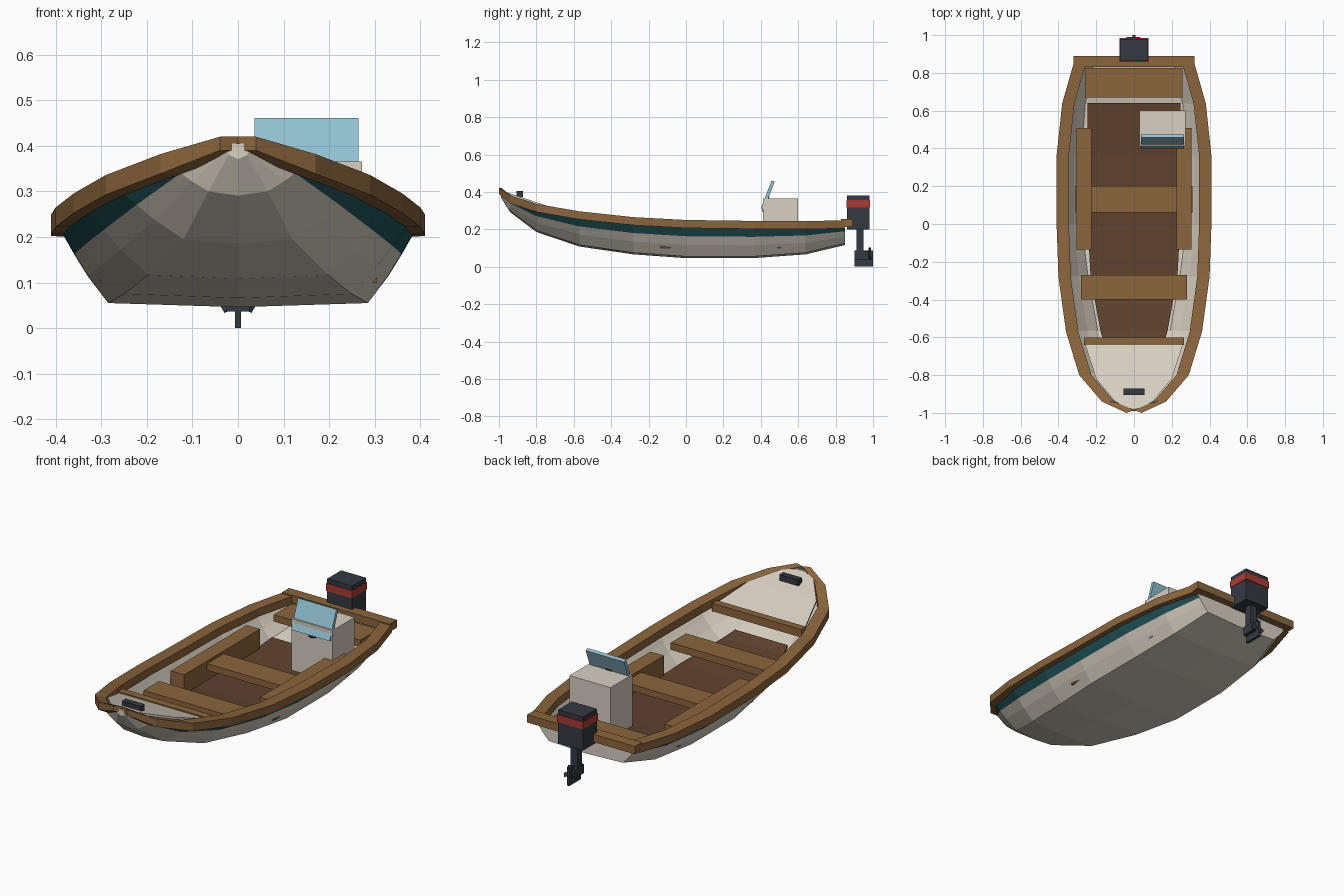
import bpy
import bmesh
import math
from mathutils import Matrix, Vector

default_cube = bpy.data.objects.get("Cube")
if default_cube:
    bpy.data.objects.remove(default_cube, do_unlink=True)


def make_material(name, red, green, blue):
    material = bpy.data.materials.new(name)
    material.use_nodes = True
    color = (red, green, blue, 1)
    material.diffuse_color = color
    shader = material.node_tree.nodes["Principled BSDF"]
    shader.inputs["Base Color"].default_value = color
    shader.inputs["Roughness"].default_value = 0.7
    return material


cream = make_material("cream paint", 0.69, 0.63, 0.54)
teal = make_material("deep teal paint", 0.014, 0.092, 0.107)
wood = make_material("varnished wood", 0.26, 0.13, 0.045)
dark_wood = make_material("dark floor wood", 0.114, 0.054, 0.027)
charcoal = make_material("charcoal", 0.033, 0.042, 0.053)
red_paint = make_material("red stripe", 0.42, 0.042, 0.03)
glass = make_material("pale blue glass", 0.28, 0.54, 0.64)


def finish(bm, name, *materials, recalc=True):
    """Turn a bmesh into a named object with its materials."""
    if recalc:
        bmesh.ops.recalc_face_normals(bm, faces=bm.faces[:])
    mesh = bpy.data.meshes.new(name)
    bm.to_mesh(mesh)
    bm.free()
    for material in materials:
        mesh.materials.append(material)
    obj = bpy.data.objects.new(name, mesh)
    bpy.context.collection.objects.link(obj)
    return obj


def box(name, material, x_range, y_range, z_range, tilt=0):
    """Box from ranges, optionally tilted about its centre on the x axis."""
    bm = bmesh.new()
    ranges = (x_range, y_range, z_range)
    size = [high - low for low, high in ranges]
    centre = Vector([(high + low) / 2 for low, high in ranges])
    matrix = Matrix.Translation(centre) @ Matrix.Rotation(math.radians(tilt), 4, "X")
    bmesh.ops.create_cube(bm, size=1, matrix=matrix @ Matrix.Diagonal((*size, 1)))
    return finish(bm, name, material)


def wide_box(name, material, half_width, y_range, z_range):
    return box(name, material, (-half_width, half_width), y_range, z_range)


def loft(bm, rings, closed):
    """Skin a list of equal rings and return the vertex rows."""
    rows = [[bm.verts.new(point) for point in ring] for ring in rings]
    count = len(rows[0])
    for first, second in zip(rows, rows[1:]):
        for i in range(count if closed else count - 1):
            j = (i + 1) % count
            bm.faces.new((first[i], first[j], second[j], second[i]))
    return rows


def slab(name, material, stations, thickness):
    """Symmetrical plate through (y, half width, top z) stations."""
    bm = bmesh.new()
    rings = [[(-x, y, z), (x, y, z), (x, y, z - thickness), (-x, y, z - thickness)]
             for y, x, z in stations]
    rows = loft(bm, rings, True)
    bm.faces.new(rows[0])
    bm.faces.new(rows[-1])
    return finish(bm, name, material)


# Stations from stern to bow: y, rail half width, rail top, chine half width, chine z
STATIONS = [
    (0.85, 0.32, 0.248, 0.22, 0.125),
    (0.64, 0.38, 0.244, 0.265, 0.075),
    (0.36, 0.41, 0.245, 0.285, 0.055),
    (0, 0.41, 0.25, 0.285, 0.055),
    (-0.28, 0.4, 0.265, 0.25, 0.075),
    (-0.57, 0.36, 0.296, 0.197, 0.117),
    (-0.8, 0.29, 0.336, 0.12, 0.195),
    (-0.94, 0.17, 0.382, 0.065, 0.3),
    (-0.99, 0.04, 0.42, 0.02, 0.38),
]

# Hull shell: each section runs rail, paint line, bilge, chine, keel and back up
rings = []
for y, rail_x, rail_z, chine_x, chine_z in STATIONS:
    sheer_x, sheer_z = rail_x - 0.012, rail_z - 0.015
    half = []
    for fx, fz in ((1, 1), (0.65, 0.6), (0.4, 0.34), (0, 0)):
        half.append((chine_x + fx * (sheer_x - chine_x),
                     chine_z + fz * (sheer_z - chine_z)))
    ring = [(x, y, z) for x, z in half] + [(0, y, chine_z - 0.009)]
    ring += [(-x, y, z) for x, z in reversed(half)]
    rings.append(ring)
bm = bmesh.new()
rows = loft(bm, rings, False)
bm.faces.ensure_lookup_table()
strips = len(rings[0]) - 1
for index, face in enumerate(bm.faces):
    face.material_index = 0 if index % strips in (0, strips - 1) else 1
for row in (rows[0], rows[-1]):
    bm.faces.new(row).material_index = 1
bmesh.ops.recalc_face_normals(bm, faces=bm.faces[:])
bm.normal_update()
bm.faces.ensure_lookup_table()
keel_face = min(bm.faces, key=lambda f: f.calc_center_median().z)
if keel_face.normal.z > 0:
    bmesh.ops.reverse_faces(bm, faces=bm.faces[:])
hull = finish(bm, "hull", teal, cream, cream, recalc=False)
shell = hull.modifiers.new("planking", "SOLIDIFY")
shell.thickness = 0.016
shell.offset = -1
shell.material_offset = 1

# Wooden rails along both sides
for side, label in ((1, "left"), (-1, "right")):
    rings = []
    for y, x, z, _, _ in STATIONS:
        inner = max(x - 0.065, 0)
        y = -1 if y < -0.98 else y
        low = z - (0.03 if y == -1 else 0.043)
        rings.append([(side * x, y, z), (side * inner, y, z),
                      (side * inner, y, low), (side * x, y, low)])
    # the inner corner at the stem sits a little aft
    rings[-1] = [(px, y + (0.015 if px == 0 else 0), pz) for px, y, pz in rings[-1]]
    bm = bmesh.new()
    rows = loft(bm, rings, True)
    bm.faces.new(rows[0])
    bm.faces.new(rows[-1])
    finish(bm, label + "_gunwale", wood)
wide_box("transom_cap", wood, 0.32, (0.83, 0.89), (0.212, 0.254))

# Floor follows the bottom of the hull
floor = [(y, min(0.245, chine_x - 0.02), chine_z + 0.03)
         for y, _, _, chine_x, chine_z in STATIONS[1:6]]
floor.append((-0.64, 0.155, 0.17))
slab("floor", dark_wood, floor, 0.012)

# Foredeck, its coaming and the bow cleat
slab("foredeck", cream, [(-0.62, 0.265, 0.285), (-0.82, 0.2, 0.352),
                         (-0.94, 0.1, 0.392), (-0.98, 0.02, 0.405)], 0.012)
wide_box("deck_coaming", wood, 0.265, (-0.64, -0.6), (0.255, 0.298))
wide_box("bow_cleat", charcoal, 0.056, (-0.905, -0.872), (0.372, 0.404))

# Benches and side seats
wide_box("stern_bench", wood, 0.257, (0.67, 0.825), (0.175, 0.212))
wide_box("middle_bench", wood, 0.31, (0.06, 0.2), (0.155, 0.19))
wide_box("front_bench", wood, 0.28, (-0.4, -0.27), (0.17, 0.208))
for side, label in ((1, "left"), (-1, "right")):
    edges = sorted((side * 0.225, side * 0.305))
    box(label + "_side_seat", wood, edges, (-0.135, 0.508), (0.1, 0.205))

# Helm console with windscreen and wheel
box("console", cream, (0.028, 0.272), (0.413, 0.6), (0.085, 0.366))
box("windscreen", glass, (0.036, 0.264), (0.428, 0.446), (0.303, 0.463), tilt=-21)


def steering_wheel(centre, radius, tube, tilt):
    around, sides = 16, 6
    turn = Matrix.Translation(centre) @ Matrix.Rotation(math.radians(tilt), 4, "X")
    bm = bmesh.new()
    rings = []
    for i in range(around + 1):
        a = math.tau * i / around
        ring = []
        for j in range(sides):
            b = math.tau * j / sides
            r = radius + tube * math.cos(b)
            ring.append(turn @ Vector((r * math.cos(a), r * math.sin(a), tube * math.sin(b))))
        rings.append(ring)
    loft(bm, rings, True)
    bmesh.ops.remove_doubles(bm, verts=bm.verts[:], dist=0.0001)
    finish(bm, "steering_wheel", charcoal)


steering_wheel(Vector((0.15, 0.426, 0.335)), 0.038, 0.006, 69)

# Outboard motor
wide_box("motor_cowl", charcoal, 0.074, (0.862, 0.98), (0.2, 0.38))
wide_box("motor_stripe", red_paint, 0.077, (0.858, 0.984), (0.316, 0.356))
wide_box("motor_leg", charcoal, 0.02, (0.912, 0.95), (0.07, 0.21))
wide_box("gearcase", charcoal, 0.025, (0.9, 0.975), (0.037, 0.085))
wide_box("skeg", charcoal, 0.007, (0.9, 1), (0, 0.088))

# Propeller blades around the shaft
for blade in range(3):
    bm = bmesh.new()
    hub = Matrix.Translation((0, 0.982, 0.062))
    spin = Matrix.Rotation(math.tau * blade / 3, 4, "Y")
    pitch = Matrix.Rotation(math.radians(25), 4, "Z")
    shape = Matrix.Translation((0, 0, 0.02)) @ Matrix.Diagonal((0.02, 0.006, 0.04, 1))
    bmesh.ops.create_cube(bm, size=1, matrix=hub @ spin @ pitch @ shape)
    finish(bm, "propeller_blade_" + "abc"[blade], charcoal)
